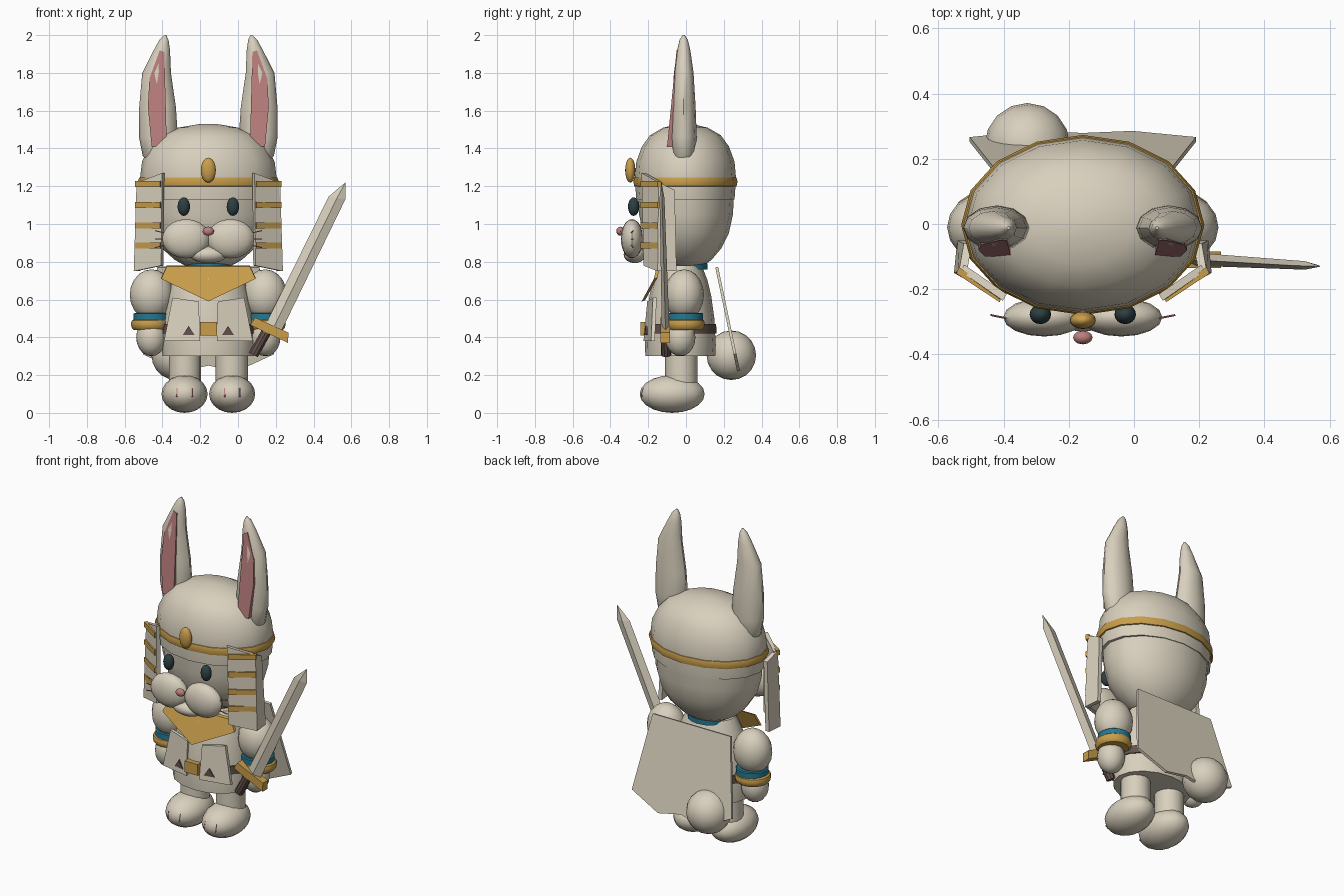
import bpy, bmesh, math
from mathutils import Vector, Matrix

CX = -0.157  # symmetry plane of the figure; parts are built around x = 0


def mat(name, r, g, b):
    m = bpy.data.materials.new(name)
    m.diffuse_color = (r, g, b, 1)
    return m


CREAM = mat("cream", 0.69, 0.63, 0.51)
GOLD = mat("gold", 0.58, 0.34, 0.07)
PINK = mat("pink", 0.50, 0.21, 0.21)
TEAL = mat("teal", 0.02, 0.19, 0.28)
BROWN = mat("brown", 0.13, 0.085, 0.075)
DARK = mat("dark_eye", 0.025, 0.05, 0.055)


def finish(name, bm, m, angle=35):
    bmesh.ops.recalc_face_normals(bm, faces=bm.faces)
    me = bpy.data.meshes.new(name)
    bm.to_mesh(me)
    bm.free()
    me.materials.append(m)
    ob = bpy.data.objects.new(name, me)
    ob.location.x = CX
    bpy.context.collection.objects.link(ob)
    if angle:
        bpy.ops.object.select_all(action='DESELECT')
        ob.select_set(True)
        bpy.context.view_layer.objects.active = ob
        bpy.ops.object.shade_smooth_by_angle(angle=math.radians(angle))
    return ob


def ellipsoid(name, c, r, m, seg=16, rings=10, rot=None):
    bm = bmesh.new()
    mtx = Matrix.Translation(c) @ (rot or Matrix()) @ Matrix.Diagonal((*r, 1))
    bmesh.ops.create_uvsphere(bm, u_segments=seg, v_segments=rings, radius=1, matrix=mtx)
    return finish(name, bm, m)


def loft(name, rings, m, angle=35):
    """Skin closed rings of points and cap both ends."""
    bm = bmesh.new()
    vs = [[bm.verts.new(p) for p in ring] for ring in rings]
    n = len(vs[0])
    for a, b in zip(vs, vs[1:]):
        for i in range(n):
            bm.faces.new((a[i], a[(i + 1) % n], b[(i + 1) % n], b[i]))
    bm.faces.new(vs[0])
    bm.faces.new(vs[-1])
    return finish(name, bm, m, angle)


def oval(cx, cy, z, rx, ry, n=16):
    return [(cx + rx * math.cos(2 * math.pi * i / n),
             cy + ry * math.sin(2 * math.pi * i / n), z) for i in range(n)]


def lathe(name, c, prof, sx, sy, m, n=16, angle=35):
    return loft(name, [oval(c[0], c[1], z, r * sx, r * sy, n) for z, r in prof], m, angle)


def plate(name, pts, off, m):
    o = Vector(off)
    return loft(name, [pts, [Vector(p) + o for p in pts]], m, None)


def rod(name, a, b, r, m, n=8):
    a, b = Vector(a), Vector(b)
    q = (b - a).to_track_quat('Z', 'Y')
    ring = [q @ Vector((r * math.cos(2 * math.pi * i / n), r * math.sin(2 * math.pi * i / n), 0))
            for i in range(n)]
    return loft(name, [[a + p for p in ring], [b + p for p in ring]], m)


# Head, helmet and brow band
lathe("head", (0, 0), [(0.76, 0.1), (0.77, 0.3), (0.81, 0.5), (0.87, 0.69), (0.95, 0.84),
                       (1.05, 0.92), (1.2, 0.95)], 0.355, 0.27, CREAM)
lathe("helmet", (0, -0.003), [(1.13, 0.9), (1.13, 0.97), (1.24, 1.0), (1.33, 0.97), (1.41, 0.86),
                              (1.47, 0.7), (1.51, 0.44), (1.528, 0.15), (1.53, 0.02)],
      0.362, 0.268, CREAM)
lathe("brow_band", (0, -0.003), [(1.195, 0.96), (1.2, 1.01), (1.225, 1.03), (1.245, 1.01), (1.25, 0.96)],
      0.362, 0.268, GOLD)
ellipsoid("brow_gem", (0, -0.295, 1.285), (0.04, 0.027, 0.066), GOLD)

# Face
ellipsoid("nose", (0, -0.348, 0.962), (0.03, 0.021, 0.024), PINK, 12, 8)
ellipsoid("chin", (0, -0.272, 0.838), (0.1, 0.058, 0.045), CREAM)

# Torso, collar, belt, bib
lathe("torso", (0, -0.03), [(0.3, 0.243), (0.36, 0.247), (0.5, 0.237), (0.62, 0.215),
                            (0.7, 0.19), (0.78, 0.15)], 1, 0.76, CREAM)
lathe("collar", (0, 0), [(0.76, 0.125), (0.79, 0.125)], 1, 0.9, TEAL)
lathe("belt", (0, -0.03), [(0.42, 0.25), (0.47, 0.248)], 1, 0.765, BROWN)
plate("buckle", [(-0.045, -0.24, 0.41), (0.045, -0.24, 0.41), (0.045, -0.24, 0.48),
                 (-0.045, -0.24, 0.48)], (0, 0.04, 0), GOLD)
plate("bib", [(-0.22, -0.155, 0.775), (0.22, -0.155, 0.775), (0.25, -0.17, 0.71),
              (0, -0.235, 0.59), (-0.25, -0.17, 0.71)], (0, 0.018, 0.005), GOLD)

for s, side in ((-1, "left"), (1, "right")):
    # Ears: centre offset, half width, half depth by height
    ear = [(1.32, 0.28, 0.03, 0.03), (1.36, 0.272, 0.075, 0.06), (1.46, 0.264, 0.103, 0.069),
           (1.62, 0.269, 0.097, 0.063), (1.8, 0.274, 0.076, 0.052), (1.92, 0.246, 0.043, 0.035),
           (1.975, 0.235, 0.024, 0.022), (2.0, 0.228, 0.005, 0.005)]
    loft(side + "_ear", [oval(s * u, -0.012, z, w, d, 12) for z, u, w, d in ear], CREAM, 40)
    plate(side + "_inner_ear", [(s * u, -0.1 + (z - 1.41) * 0.098, z) for u, z in
          ((0.3, 1.41), (0.22, 1.41), (0.233, 1.91), (0.257, 1.92), (0.312, 1.77), (0.32, 1.62))],
          (0, 0.045, 0), PINK)

    # Eyes, muzzle, whiskers
    ellipsoid(side + "_eye", (s * 0.13, -0.277, 1.092), (0.033, 0.03, 0.049), DARK)
    ellipsoid(side + "_muzzle", (s * 0.118, -0.286, 0.922), (0.126, 0.059, 0.104), CREAM)
    for k in (-1, 0, 1):
        rod(side + "_whisker", (s * 0.22, -0.292, 0.92 + k * 0.03),
            (s * 0.283, -0.279, 0.92 + k * 0.045), 0.003, PINK, 6)

    # Head-cloth lappets with gold bars
    plate(side + "_front_lappet", [(s * 0.245, -0.235, 1.27), (s * 0.375, -0.145, 1.22),
          (s * 0.395, -0.15, 0.75), (s * 0.25, -0.225, 0.78)], (-s * 0.012, 0.02, 0), CREAM)
    plate(side + "_side_lappet", [(s * 0.38, -0.145, 1.22), (s * 0.365, -0.06, 1.18),
          (s * 0.385, -0.05, 0.75), (s * 0.395, -0.15, 0.75)], (-s * 0.025, 0, 0), CREAM)
    for z in (1.195, 1.085, 0.975, 0.87):
        plate(side + "_lappet_bar", [(s * 0.255, -0.24, z), (s * 0.388, -0.152, z),
              (s * 0.388, -0.152, z + 0.032), (s * 0.255, -0.24, z + 0.032)],
              (-s * 0.008, 0.02, 0), GOLD)

    # Tunic panels with small triangles
    plate(side + "_tunic_panel", [(s * 0.05, -0.205, 0.59), (s * 0.19, -0.175, 0.61),
          (s * 0.235, -0.185, 0.38), (s * 0.045, -0.225, 0.38)], (0, 0.02, 0), CREAM)
    plate(side + "_tunic_triangle", [(s * u, -0.226 + (u - 0.048) * 0.194, z) for u, z in
          ((0.072, 0.412), (0.136, 0.412), (0.104, 0.46))], (0, 0.009, 0), BROWN)

    # Arms
    ellipsoid(side + "_upper_arm", (s * 0.3, -0.01, 0.625), (0.116, 0.105, 0.135), CREAM)
    lathe(side + "_teal_cuff", (s * 0.3, -0.005), [(0.485, 0.09), (0.49, 0.095), (0.525, 0.095), (0.53, 0.088)],
          1, 1, TEAL)
    lathe(side + "_gold_cuff", (s * 0.305, -0.005), [(0.44, 0.09), (0.45, 0.1), (0.472, 0.105),
          (0.488, 0.1), (0.495, 0.09)], 1, 1, GOLD)
    ellipsoid(side + "_hand", (s * 0.302, -0.03, 0.4), (0.08, 0.08, 0.1), CREAM)

    # Legs, feet, toe marks
    lathe(side + "_leg", (s * 0.124, -0.025), [(0.14, 0.085), (0.24, 0.085), (0.36, 0.085)], 1, 1, CREAM)
    ellipsoid(side + "_foot", (s * 0.126, -0.073, 0.1), (0.122, 0.172, 0.1), CREAM)
    for t in (-0.04, 0.04):
        rod(side + "_toe_mark", (s * 0.126 + t, -0.236, 0.085), (s * 0.126 + t, -0.224, 0.13), 0.004, PINK, 6)

# Cape and tail
cape = [(-0.27, 0.77), (0.27, 0.77), (0.347, 0.31), (0.152, 0.22), (0, 0.25), (-0.152, 0.22), (-0.347, 0.31)]
plate("cape", [(u, 0.155 + (0.77 - z) * 0.21, z) for u, z in cape], (0, 0.015, 0.004), CREAM)
ellipsoid("tail", (-0.17, 0.24, 0.305), (0.131, 0.131, 0.131), CREAM)

# Sword: diamond-section blade, guard and grip
X = -CX


def diamond(l, r, y, t):
    mid = ((l[0] + r[0]) / 2 + X, (l[1] + r[1]) / 2)
    return [(l[0] + X, y, l[1]), (mid[0], y - t, mid[1]), (r[0] + X, y, r[1]), (mid[0], y + t, mid[1])]


loft("sword_blade", [diamond((0.145, 0.465), (0.228, 0.43), -0.108, 0.02),
                     diamond((0.48, 1.145), (0.568, 1.13), -0.127, 0.013),
                     diamond((0.568, 1.22), (0.57, 1.219), -0.13, 0.001)], CREAM, None)
plate("sword_guard", [(0.065 + X, -0.135, 0.465), (0.265 + X, -0.135, 0.37), (0.267 + X, -0.135, 0.425),
                      (0.09 + X, -0.135, 0.505)], (0, 0.05, 0), GOLD)
rod("sword_grip", (0.082 + X, -0.105, 0.308), (0.155 + X, -0.108, 0.44), 0.027, BROWN, 10)
